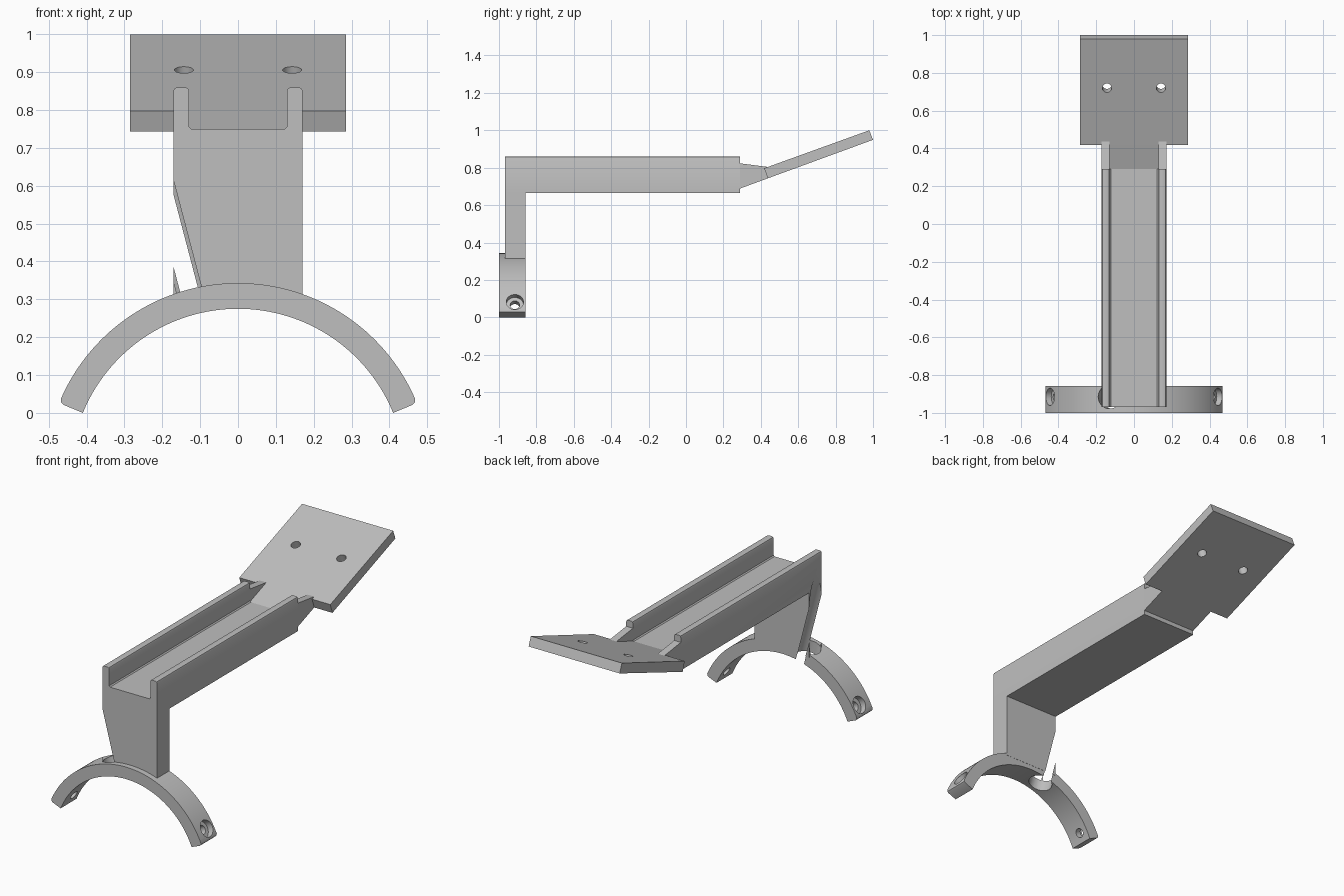
import bpy, bmesh, math
from mathutils import Vector

cube = bpy.data.objects.get("Cube")
if cube:
    bpy.data.objects.remove(cube, do_unlink=True)

grey = bpy.data.materials.new("plain_grey")
grey.use_nodes = True
COLOUR = (0.52, 0.52, 0.52, 1)
grey.diffuse_color = COLOUR
grey.node_tree.nodes["Principled BSDF"].inputs["Base Color"].default_value = COLOUR


def prism(name, points, start, end, axis):
    """Extrude a 2D profile (x,z along y, or y,z along x)."""
    def place(p, d):
        return (p[0], d, p[1]) if axis == "y" else (d, p[0], p[1])
    bm = bmesh.new()
    face = bm.faces.new([bm.verts.new(place(p, start)) for p in points])
    new = bmesh.ops.extrude_face_region(bm, geom=[face])["geom"]
    shift = Vector(place((0, 0), end - start))
    bmesh.ops.translate(bm, vec=shift, verts=[v for v in new if isinstance(v, bmesh.types.BMVert)])
    bmesh.ops.recalc_face_normals(bm, faces=bm.faces)
    mesh = bpy.data.meshes.new(name)
    bm.to_mesh(mesh)
    bm.free()
    mesh.materials.append(grey)
    obj = bpy.data.objects.new(name, mesh)
    bpy.context.collection.objects.link(obj)
    return obj


def activate(obj):
    bpy.ops.object.select_all(action="DESELECT")
    obj.select_set(True)
    bpy.context.view_layer.objects.active = obj


def drill(targets, base, direction, radius, length):
    """Cut a round hole that starts at base and runs along direction."""
    d = Vector(direction).normalized()
    bpy.ops.mesh.primitive_cylinder_add(
        vertices=40, radius=radius, depth=length, location=Vector(base) + d * length / 2,
        rotation=d.to_track_quat("Z", "Y").to_euler())
    cutter = bpy.context.object
    cutter.name = "hole_cutter"
    cutter.hide_render = True
    cutter.data.materials.append(grey)
    for obj in targets:
        activate(obj)
        mod = obj.modifiers.new("hole", "BOOLEAN")
        mod.operation, mod.solver, mod.object = "DIFFERENCE", "EXACT", cutter
        bpy.ops.object.modifier_apply(modifier=mod.name)
    bpy.data.objects.remove(cutter, do_unlink=True)


# Curved clamp with softened outer tips
CENTRE_Z, INNER, OUTER = -0.168, 0.443, 0.511
SWEEP = math.radians(67.7)


def on_arc(angle, radius):
    return (radius * math.sin(angle), CENTRE_Z + radius * math.cos(angle))


STEPS = 64
tip = 0.025
outer = [on_arc(-SWEEP + tip + (SWEEP - tip) * 2 * i / STEPS, OUTER) for i in range(STEPS + 1)]
inner = [on_arc(SWEEP - SWEEP * 2 * i / STEPS, INNER) for i in range(STEPS + 1)]
right_tip = [on_arc(SWEEP - 0.007, OUTER - 0.004), on_arc(SWEEP, OUTER - 0.013)]
left_tip = [(-x, z) for x, z in reversed(right_tip)]
clamp = prism("curved_clamp", outer + right_tip + inner + left_tip, -1.0, -0.858, "y")

# Upright post and channel beam
W, IN = 0.171, 0.129
post = prism("upright_post", [(-W, 0.3), (W, 0.3), (W, 0.665), (-W, 0.665)], -0.968, -0.857, "y")
half = [(W, 0.665), (W, 0.85), (W - 0.003, 0.857), (W - 0.01, 0.86),
        (IN + 0.01, 0.86), (IN + 0.003, 0.857), (IN, 0.85), (IN, 0.756), (IN - 0.006, 0.75)]
beam = prism("channel_beam", half + [(-x, z) for x, z in reversed(half)], -0.968, 0.29, "y")

# Sloping neck with tapering side rails
prism("sloping_neck", [(0.29, 0.75), (0.418, 0.797), (0.437, 0.743), (0.29, 0.689)], -W, W, "x")
for side, name in ((1, "left_neck_rail"), (-1, "right_neck_rail")):
    prism(name, [(0.29, 0.75), (0.29, 0.823), (0.438, 0.804)], side * IN, side * W, "x")

# Tilted mounting plate
plate = prism("mounting_plate", [(0.418, 0.797), (0.98, 1.0), (1.0, 0.949), (0.437, 0.743)],
              -0.285, 0.285, "x")
tilt = math.radians(20)
normal = Vector((0, -math.sin(tilt), math.cos(tilt)))
for x in (-0.143, 0.143):
    drill([plate], Vector((x, 0.72, 0.906)) - normal * 0.15, normal, 0.025, 0.3)

# Counterbored screw holes near the clamp tips
HOLE_Y = -0.915
for sign in (-1, 1):
    angle = sign * math.radians(60.6)
    direction = (math.sin(angle), 0, math.cos(angle))
    for radius, start in ((0.025, INNER - 0.05), (0.046, OUTER - 0.034)):
        x, z = on_arc(angle, start)
        drill([clamp], (x, HOLE_Y, z), direction, radius, 0.2)

# Slanted access bore through clamp, post and beam side
angle = math.radians(-14.7)
x, z = on_arc(angle, INNER - 0.06)
drill([clamp, post, beam], (x, HOLE_Y, z), (math.sin(angle), 0, math.cos(angle)), 0.063, 0.9)

for obj in (clamp, post, beam, plate):
    activate(obj)
    bpy.ops.object.shade_smooth_by_angle(angle=math.radians(30))
